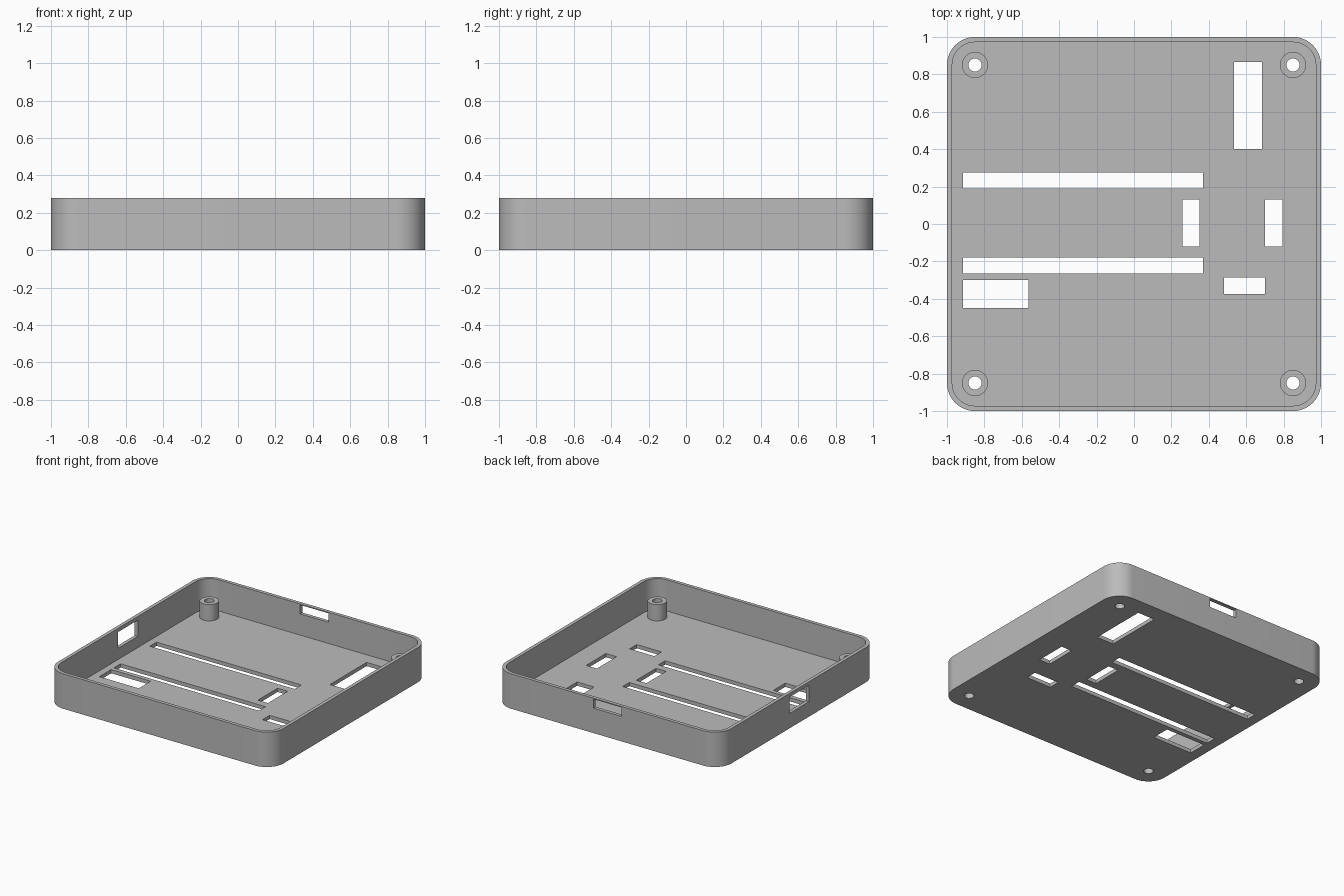
import bpy
import bmesh
from math import cos, sin, pi, radians

HEIGHT, WALL, FLOOR, RADIUS = 0.28, 0.028, 0.03, 0.15
BOSS_AT, BOSS_TOP, BOSS_R, HOLE_R = 0.85, 0.16, 0.07, 0.035

if "Cube" in bpy.data.objects:
    bpy.data.objects.remove(bpy.data.objects["Cube"])

grey = bpy.data.materials.new("matte_grey")
grey.use_nodes = True
colour = (0.5, 0.5, 0.5, 1)
grey.diffuse_color = colour
grey.node_tree.nodes["Principled BSDF"].inputs["Base Color"].default_value = colour


def circle(x, y, r, n=48):
    return [(x + r * cos(2 * pi * i / n), y + r * sin(2 * pi * i / n)) for i in range(n)]


def rectangle(x0, x1, y0, y1):
    return [(x0, y0), (x1, y0), (x1, y1), (x0, y1)]


def rounded_square(half, r, steps=16):
    c = half - r
    points = []
    for quarter, (sx, sy) in enumerate([(1, 1), (-1, 1), (-1, -1), (1, -1)]):
        for i in range(steps + 1):
            a = (quarter + i / steps) * pi / 2
            points.append((sx * c + r * cos(a), sy * c + r * sin(a)))
    return points


def prism(name, outline, z0, z1):
    """Extrude a flat outline from z0 to z1."""
    bm = bmesh.new()
    face = bm.faces.new([bm.verts.new((x, y, z0)) for x, y in outline])
    top = bmesh.ops.extrude_face_region(bm, geom=[face])["geom"]
    bmesh.ops.translate(bm, vec=(0, 0, z1 - z0),
                        verts=[v for v in top if isinstance(v, bmesh.types.BMVert)])
    bmesh.ops.recalc_face_normals(bm, faces=bm.faces)
    mesh = bpy.data.meshes.new(name)
    bm.to_mesh(mesh)
    bm.free()
    mesh.materials.append(grey)
    obj = bpy.data.objects.new(name, mesh)
    bpy.context.collection.objects.link(obj)
    return obj


def activate(obj):
    bpy.ops.object.select_all(action='DESELECT')
    obj.select_set(True)
    bpy.context.view_layer.objects.active = obj


def cut(obj, outline, z0, z1):
    """Subtract a prism from the object."""
    cutter = prism("cutter", outline, z0, z1)
    cutter.hide_render = True
    mod = obj.modifiers.new("cut", 'BOOLEAN')
    mod.operation, mod.solver, mod.object = 'DIFFERENCE', 'EXACT', cutter
    activate(obj)
    bpy.ops.object.modifier_apply(modifier=mod.name)
    bpy.data.objects.remove(cutter)


def smooth(obj):
    activate(obj)
    bpy.ops.object.shade_smooth_by_angle(angle=radians(30))


# Open tray with rounded corners
tray = prism("tray", rounded_square(1, RADIUS), 0, HEIGHT)
cut(tray, rounded_square(1 - WALL, RADIUS - WALL), FLOOR, HEIGHT + 0.1)

# Floor openings: x0, x1, y0, y1
openings = [
    (0.535, 0.685, 0.40, 0.865),
    (-0.915, 0.37, 0.19, 0.275),
    (-0.915, 0.37, -0.265, -0.18),
    (0.26, 0.35, -0.12, 0.13),
    (0.70, 0.795, -0.12, 0.13),
    (-0.915, -0.565, -0.45, -0.30),
    (0.48, 0.70, -0.375, -0.285),
]
for box in openings:
    cut(tray, rectangle(*box), -0.1, FLOOR + 0.05)

# Port openings in the back wall and the -x wall
cut(tray, rectangle(-0.13, 0.12, 0.9, 1.1), 0.20, 0.272)
cut(tray, rectangle(-1.1, -0.9, -0.13, 0.12), 0.12, 0.25)

# Corner screw bosses, each bored through together with the floor
for side, sx in (("left", 1), ("right", -1)):
    for end, sy in (("front", -1), ("back", 1)):
        x, y = sx * BOSS_AT, sy * BOSS_AT
        bore = circle(x, y, HOLE_R)
        cut(tray, bore, -0.1, FLOOR + 0.05)
        boss = prism(f"{end}_{side}_screw_boss", circle(x, y, BOSS_R), FLOOR, BOSS_TOP)
        cut(boss, bore, 0, HEIGHT)
        smooth(boss)
smooth(tray)
